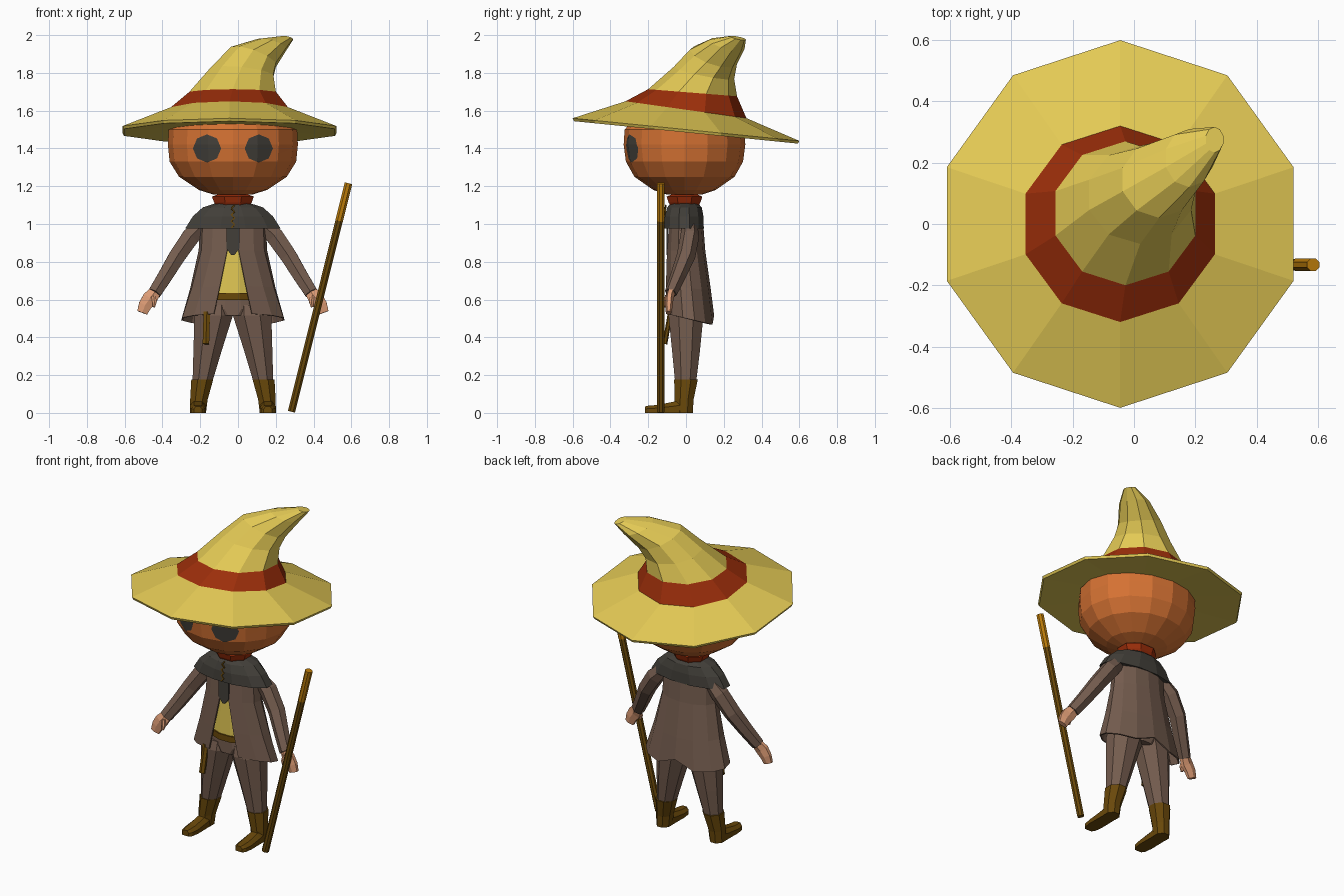
import bpy, bmesh, math
from mathutils import Vector

if "Cube" in bpy.data.objects:
    bpy.data.objects.remove(bpy.data.objects["Cube"])

C = -0.027  # body centre line in x


def material(name, hexcol):
    def lin(i):
        c = int(hexcol[i:i + 2], 16) / 255
        return c / 12.92 if c <= 0.04045 else ((c + 0.055) / 1.055) ** 2.4
    m = bpy.data.materials.new(name)
    m.diffuse_color = (lin(0), lin(2), lin(4), 1)
    m.use_nodes = True
    m.node_tree.nodes["Principled BSDF"].inputs["Base Color"].default_value = m.diffuse_color
    return m


STRAW = material("straw yellow", "E4CA55")
RED = material("rust red", "9C2E0A")
ORANGE = material("pumpkin orange", "D57233")
DARK = material("charcoal", "423F39")
COAT = material("coat brown", "745C4E")
SKIN = material("skin", "DD9C75")
LEATHER = material("leather brown", "69480A")
GOLD = material("gold wood", "BC7C0A")


def ring(cx, cy, cz, rx, ry, n=10, sx=0.0, sy=0.0, phase=90, gap=None):
    """Ellipse of points; sx, sy tilt it; gap leaves the front open by that half width."""
    if gap is None:
        angles = [math.radians(phase + 360 * i / n) for i in range(n)]
    else:
        g = math.asin(gap / rx)
        angles = [-math.pi / 2 + g + (2 * math.pi - 2 * g) * i / (n - 1) for i in range(n)]
    pts = []
    for a in angles:
        dx, dy = rx * math.cos(a), ry * math.sin(a)
        pts.append((cx + dx, cy + dy, cz + sx * dx + sy * dy))
    return pts


def loft(name, rings, mats, bands=None, closed=True):
    """Skin a stack of rings; bands gives a material index for each step."""
    bm = bmesh.new()
    rows = [[bm.verts.new(p) for p in r] for r in rings]
    n = len(rows[0])
    for k in range(len(rows) - 1):
        for i in range(n if closed else n - 1):
            j = (i + 1) % n
            f = bm.faces.new((rows[k][i], rows[k][j], rows[k + 1][j], rows[k + 1][i]))
            f.material_index = bands[k] if bands else 0
    if closed:
        bm.faces.new(rows[0][::-1]).material_index = bands[0] if bands else 0
        bm.faces.new(rows[-1]).material_index = bands[-1] if bands else 0
    bmesh.ops.recalc_face_normals(bm, faces=bm.faces[:])
    return finish(name, bm, mats)


def finish(name, bm, mats):
    me = bpy.data.meshes.new(name)
    bm.to_mesh(me)
    bm.free()
    for m in mats:
        me.materials.append(m)
    ob = bpy.data.objects.new(name, me)
    bpy.context.collection.objects.link(ob)
    return ob


def tube(name, path, radii, mats, bands=None, n=6):
    """Tube along a path; radii are (across, depth) pairs."""
    path = [Vector(p) for p in path]
    rings = []
    for i, p in enumerate(path):
        d = (path[min(i + 1, len(path) - 1)] - path[max(i - 1, 0)]).normalized()
        u = d.cross(Vector((0, 1, 0))).normalized()
        v = d.cross(u)
        a, b = radii[i]
        rings.append([p + u * a * math.cos(t) + v * b * math.sin(t)
                      for t in (2 * math.pi * (k + 0.5) / n for k in range(n))])
    return loft(name, rings, mats, bands)


# Hat: underside, lip, brim, band and bent cone
loft("hat", [
    ring(-0.045, 0, 1.50, 0.30, 0.30, sy=-0.1),
    ring(-0.045, 0, 1.485, 0.588, 0.593, sy=-0.1),
    ring(-0.045, 0, 1.50, 0.595, 0.60, sy=-0.1),
    ring(-0.045, 0, 1.605, 0.325, 0.32, sy=-0.14),
    ring(-0.028, 0.035, 1.695, 0.24, 0.235, sy=-0.08),
    ring(0.02, 0.095, 1.80, 0.175, 0.16, sx=-0.1, sy=-0.2),
    ring(0.082, 0.145, 1.885, 0.125, 0.125, sx=-0.35, sy=-0.3),
    ring(0.18, 0.215, 1.95, 0.08, 0.095, sx=-0.3, sy=-0.25),
    ring(0.263, 0.275, 1.985, 0.03, 0.042, sx=-0.25, sy=-0.2),
], [STRAW, RED], [0, 0, 0, 1, 0, 0, 0, 0])

# Head: flattened pumpkin with the eyes cut into its surface
head = loft("head", [ring(C, -0.008, z, rx, ry, 16) for z, rx, ry in [
    (1.155, 0.10, 0.09), (1.18, 0.18, 0.165), (1.25, 0.285, 0.265), (1.33, 0.335, 0.31),
    (1.42, 0.344, 0.322), (1.50, 0.34, 0.317), (1.54, 0.30, 0.28)]], [ORANGE, DARK])
bm = bmesh.new()
bm.from_mesh(head.data)
normals = [Vector((math.cos(math.radians(22.5 + 45 * k)), 0, math.sin(math.radians(22.5 + 45 * k))))
           for k in range(8)]
for s in (-1, 1):
    eye = Vector((C + s * 0.137, 0, 1.40))
    for no in normals:
        faces = [f for f in bm.faces if f.calc_center_median().y < -0.15
                 and (f.calc_center_median().x - C) * s > 0 and f.normal.y < -0.2]
        geom = faces + list({e for f in faces for e in f.edges}) + list({v for f in faces for v in f.verts})
        bmesh.ops.bisect_plane(bm, geom=geom, plane_co=eye + no * 0.069, plane_no=no)
    for f in bm.faces:
        c = f.calc_center_median()
        if c.y < -0.1 and all((c - eye).dot(no) < 0.069 for no in normals):
            f.material_index = 1
bm.to_mesh(head.data)
bm.free()

# Neck scarf and shoulder cape
loft("neck_scarf", [ring(C, -0.008, z, r, r * 0.85, 8, phase=22.5) for z, r in
                    [(1.09, 0.09), (1.115, 0.108), (1.145, 0.12), (1.155, 0.09)]], [RED])
loft("shoulder_cape", [
    ring(C, -0.01, 0.975, 0.262, 0.108, 12, phase=75),
    ring(C, -0.01, 1.04, 0.22, 0.106, 12, phase=75),
    ring(C, -0.008, 1.088, 0.165, 0.095, 12, phase=75),
    ring(C, -0.008, 1.108, 0.10, 0.075, 12, phase=75)], [DARK])
tube("cape_lacing", [(C + (0.008 if i % 2 else -0.008), -0.116 + 0.0012 * i, 0.98 + 0.017 * i)
                     for i in range(8)], [(0.006, 0.006)] * 8, [LEATHER], n=4)

# Vest, tie and belt under the open coat
loft("vest", [ring(C, 0, z, rx, 0.092, 12, phase=75) for z, rx in [(0.62, 0.135), (0.80, 0.13), (0.99, 0.14)]],
     [STRAW])
loft("tie", [[(C + x * w, y, z) for x, y in ((-1, -0.104), (1, -0.104), (1, -0.096), (-1, -0.096))]
             for z, w in [(0.835, 0.008), (0.87, 0.034), (0.99, 0.034)]], [DARK])
loft("belt", [ring(C, 0, z, 0.15, 0.1, 12, phase=75) for z in (0.597, 0.635)], [LEATHER])
tube("belt_sheath", [(-0.165, -0.082, 0.535), (-0.17, -0.112, 0.365)], [(0.02, 0.013)] * 2, [LEATHER])

# Coat: open-fronted flared shell with a small notch in the back hem
hem = ring(C, 0.02, 0.495, 0.275, 0.13, 13, sy=-0.24, gap=0.10)
hem[6] = (C, 0.145, 0.515)
coat = loft("coat", [
    ring(C, 0.0, 1.03, 0.17, 0.085, 13, gap=0.028),
    ring(C, 0.0, 0.86, 0.178, 0.098, 13, gap=0.030),
    ring(C, 0.01, 0.66, 0.225, 0.118, 13, sy=-0.1, gap=0.068),
    hem], [COAT], closed=False)
mod = coat.modifiers.new("cloth thickness", 'SOLIDIFY')
mod.thickness = 0.008
mod.offset = 0

# Trousers
loft("trouser_hips", [ring(C, 0, z, rx, 0.085, 12, phase=75) for z, rx in
                      [(0.515, 0.10), (0.55, 0.17), (0.61, 0.15)]], [COAT])

for s, side in ((-1, "left"), (1, "right")):
    def P(dx, y, z):
        return (C + s * dx, y, z)

    loft(side + "_trouser_leg", [
        ring(C + s * 0.162, -0.002, 0.16, 0.056, 0.06, 8, phase=22.5),
        ring(C + s * 0.134, 0.0, 0.33, 0.081, 0.08, 8, phase=22.5),
        ring(C + s * 0.102, 0.0, 0.515, 0.110, 0.1, 8, phase=22.5),
        ring(C + s * 0.098, 0.0, 0.57, 0.10, 0.085, 8, phase=22.5)], [COAT])
    # Boot shaft and pointed foot
    loft(side + "_boot_shaft", [
        ring(C + s * 0.185, -0.012, 0.0, 0.046, 0.052, 8, phase=22.5),
        ring(C + s * 0.18, -0.01, 0.07, 0.05, 0.054, 8, phase=22.5),
        ring(C + s * 0.162, 0.0, 0.178, 0.063, 0.068, 8, phase=22.5)], [LEATHER])
    loft(side + "_boot_foot", [
        [P(0.185 + x * w, y, z) for x, z in ((-1, 0), (1, 0), (1, h * 0.6), (0.5, h), (-0.5, h), (-1, h * 0.6))]
        for y, w, h in [(-0.005, 0.04, 0.075), (-0.06, 0.042, 0.06), (-0.15, 0.043, 0.042),
                        (-0.2, 0.036, 0.038), (-0.217, 0.022, 0.034)]], [LEATHER])
    # Sleeve and mitten hand with thumb
    tube(side + "_sleeve", [P(0.155, 0.02, 1.0), P(0.222, 0.02, 0.935), P(0.295, 0.0, 0.83), P(0.355, -0.04, 0.73),
                            P(0.415, -0.08, 0.635)],
         [(0.04, 0.04), (0.054, 0.05), (0.05, 0.05), (0.045, 0.042), (0.04, 0.034)], [COAT])
    tube(side + "_hand", [P(0.405, -0.075, 0.65), P(0.44, -0.088, 0.605), P(0.465, -0.09, 0.57), P(0.48, -0.092, 0.53)],
         [(0.034, 0.022), (0.046, 0.022), (0.04, 0.02), (0.032, 0.015)], [SKIN])
    tube(side + "_thumb", [P(0.42, -0.098, 0.62), P(0.415, -0.106, 0.585), P(0.42, -0.108, 0.56)],
         [(0.014, 0.013), (0.013, 0.012), (0.008, 0.008)], [SKIN])

# Walking staff with a pale top
bottom, top = Vector((0.283, -0.133, 0.006)), Vector((0.585, -0.133, 1.216))
tube("staff", [bottom.lerp(top, t) for t in (0, 0.82, 0.835, 0.835, 1)],
     [(0.021, 0.021)] * 3 + [(0.022, 0.022)] * 2, [LEATHER, GOLD], [0, 0, 1, 1], n=8)
